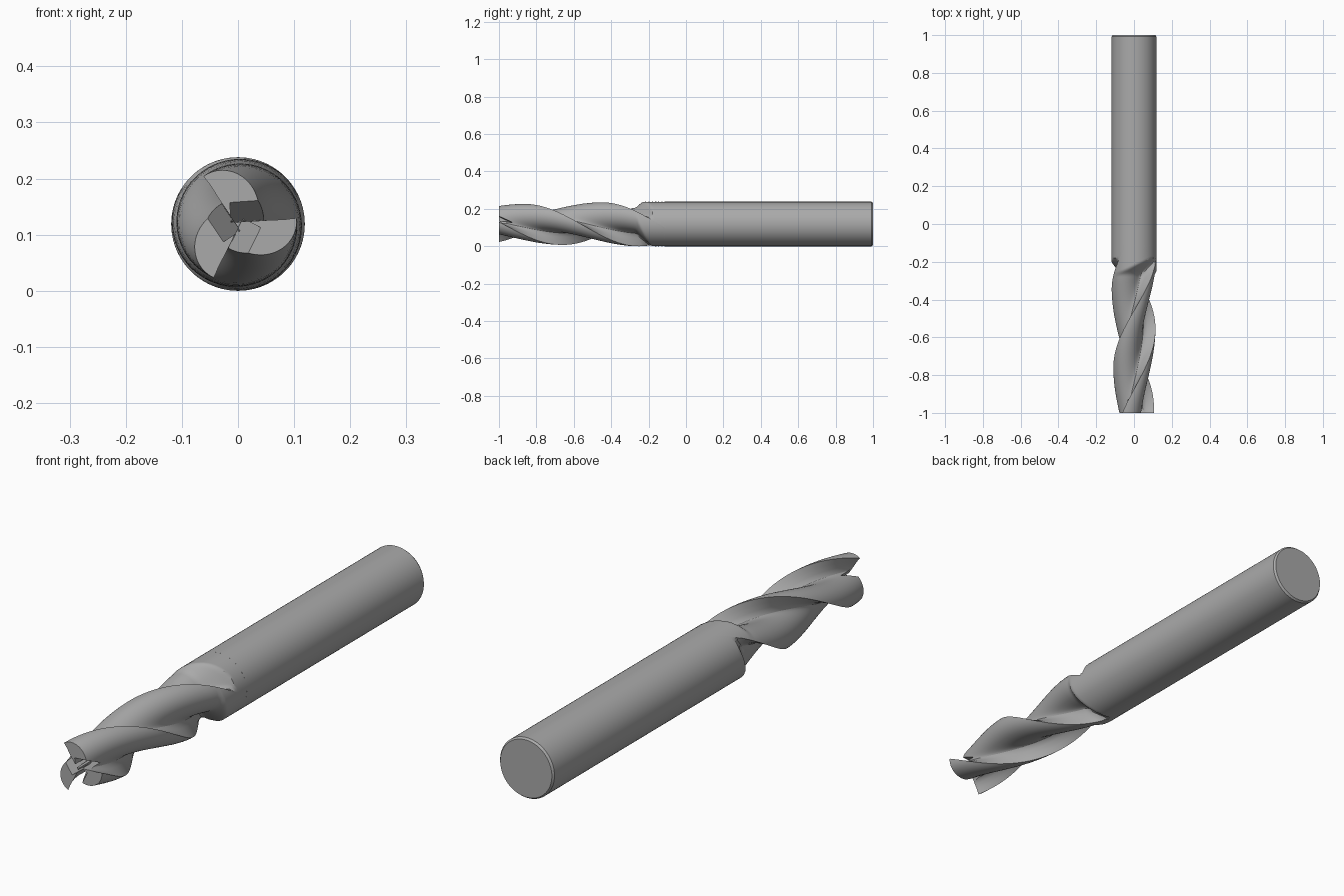
import bpy
import bmesh
from math import sin, cos, pi, radians
from mathutils import Matrix, Vector

cube = bpy.data.objects.get("Cube")
if cube:
    bpy.data.objects.remove(cube)

RADIUS = 0.119      # shank radius, also the height of the axis
TEETH = 3
PITCH = 360 / TEETH
TWIST = 288         # degrees of helix per unit of length
CORE, TIP = 0.045, 0.106

steel = bpy.data.materials.new("steel_grey")
steel.use_nodes = True
steel.diffuse_color = (0.4, 0.4, 0.4, 1)
steel.node_tree.nodes["Principled BSDF"].inputs["Base Color"].default_value = (0.4, 0.4, 0.4, 1)


def make_object(name, bm):
    bmesh.ops.recalc_face_normals(bm, faces=bm.faces)
    mesh = bpy.data.meshes.new(name)
    bm.to_mesh(mesh)
    bm.free()
    mesh.materials.append(steel)
    obj = bpy.data.objects.new(name, mesh)
    bpy.context.collection.objects.link(obj)
    return obj


def activate(obj):
    bpy.ops.object.select_all(action="DESELECT")
    obj.select_set(True)
    bpy.context.view_layer.objects.active = obj


def loft(name, rings):
    """Skin a list of closed rings and cap both ends."""
    bm = bmesh.new()
    loops = [[bm.verts.new(p) for p in ring] for ring in rings]
    count = len(loops[0])
    for a, b in zip(loops, loops[1:]):
        for i in range(count):
            j = (i + 1) % count
            bm.faces.new((a[i], a[j], b[j], b[i]))
    bm.faces.new(loops[0])
    bm.faces.new(loops[-1])
    return make_object(name, bm)


def on_axis(angle, r, y):
    return Vector((r * cos(angle), y, RADIUS + r * sin(angle)))


# One tooth: rounded back falling to the core, then the hooked cutting face
tooth = [(d, CORE + (TIP - CORE) * cos(radians(d * 90 / 105)) ** 2)
         for d in range(0, 106, 5)]
tooth += [(110, 0.046), (116, 0.052), (119.5, 0.065), (120.5, 0.085)]


def fluted_ring(y):
    envelope = min(RADIUS, 0.105 + 0.02 * (y + 1))
    if y > -0.27:
        envelope = min(RADIUS, envelope + 0.1 * (y + 0.27))
    runout = max(0, y + 0.265) * 0.8
    ring = []
    for k in range(TEETH):
        for d, r in tooth:
            angle = radians(6 - TWIST * (y + 1) - PITCH * k - d)
            ring.append(on_axis(angle, min(envelope, r * envelope / TIP + runout), y))
    return ring


# Fluted cutting end, running out into the shank
flutes = loft("fluted_cutting_end", [fluted_ring(-1 + 0.01 * i) for i in range(90)])

# Wedge gashes ground into the tip, one in front of each cutting face
for k in range(TEETH):
    bm = bmesh.new()
    wedge = [(0, -0.925), (0.04, -1.01), (-0.001, -1.01)]
    ends = [[bm.verts.new((x, y, t + 0.004)) for t, y in wedge] for x in (-0.012, 0.14)]
    for i in range(3):
        j = (i + 1) % 3
        bm.faces.new((ends[0][i], ends[0][j], ends[1][j], ends[1][i]))
    for end in ends:
        bm.faces.new(end)
    turn = Matrix.Rotation(-radians(4 + PITCH * k), 4, "Y")
    bm.transform(Matrix.Translation((0, 0, RADIUS)) @ turn)
    cutter = make_object("gash_cutter", bm)
    cutter.hide_render = True
    mod = flutes.modifiers.new("gash", "BOOLEAN")
    mod.operation = "DIFFERENCE"
    mod.solver = "EXACT"
    mod.object = cutter
    activate(flutes)
    bpy.ops.object.modifier_apply(modifier=mod.name)
    bpy.data.objects.remove(cutter)

# Plain cylindrical shank with a small chamfer at the back
shank = loft("shank", [[on_axis(2 * pi * i / 72, r, y) for i in range(72)]
                       for y, r in ((-0.115, RADIUS), (0.992, RADIUS), (1, RADIUS - 0.006))])

for obj in (flutes, shank):
    activate(obj)
    bpy.ops.object.shade_smooth_by_angle(angle=radians(30))
